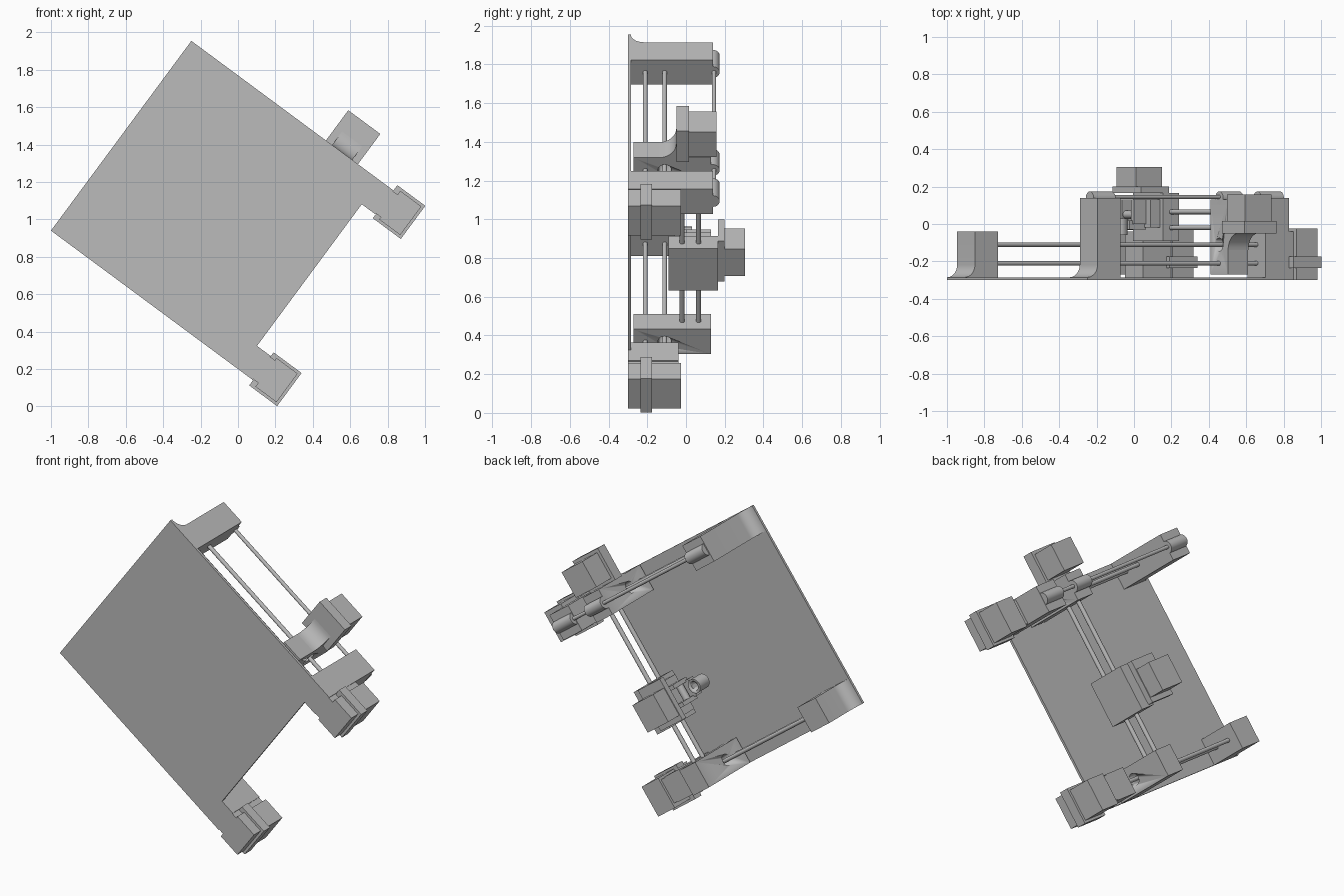
import bpy, bmesh, math
from mathutils import Matrix, Vector

if "Cube" in bpy.data.objects:
    bpy.data.objects.remove(bpy.data.objects["Cube"])

grey = bpy.data.materials.new("plain grey")
grey.use_nodes = True
COLOR = (0.5, 0.5, 0.5, 1)
grey.diffuse_color = COLOR
grey.node_tree.nodes["Principled BSDF"].inputs["Base Color"].default_value = COLOR

# Parts are laid out in a square frame (u = along arms, y = depth, v = across),
# then the whole machine is tipped about the y axis.
TILT = Matrix.Translation((-1, 0, 0.94)) @ Matrix.Rotation(math.radians(36.5), 4, "Y")
WIDTH = 1.262
ARM = 0.16


def finish(name, bm):
    bmesh.ops.recalc_face_normals(bm, faces=bm.faces[:])
    mesh = bpy.data.meshes.new(name)
    bm.to_mesh(mesh)
    bm.free()
    mesh.transform(TILT)
    mesh.materials.append(grey)
    obj = bpy.data.objects.new(name, mesh)
    bpy.context.collection.objects.link(obj)
    bpy.ops.object.select_all(action="DESELECT")
    obj.select_set(True)
    bpy.context.view_layer.objects.active = obj
    bpy.ops.object.shade_smooth_by_angle(angle=math.radians(30))
    return obj


def box(name, u, y, v):
    bm = bmesh.new()
    bmesh.ops.create_cube(bm, size=1)
    for vert in bm.verts:
        vert.co = [r[0] if c < 0 else r[1] for c, r in zip(vert.co, (u, y, v))]
    return finish(name, bm)


def prism(name, points, sweep):
    bm = bmesh.new()
    face = bm.faces.new([bm.verts.new(p) for p in points])
    ext = bmesh.ops.extrude_face_region(bm, geom=[face])["geom"]
    verts = [g for g in ext if isinstance(g, bmesh.types.BMVert)]
    bmesh.ops.translate(bm, verts=verts, vec=sweep)
    return finish(name, bm)


def rod(name, start, end, radius, sides=20):
    start, end = Vector(start), Vector(end)
    axis = end - start
    place = Matrix.Translation((start + end) / 2) @ axis.to_track_quat("Z", "Y").to_matrix().to_4x4()
    bm = bmesh.new()
    bmesh.ops.create_cone(bm, cap_ends=True, segments=sides, radius1=radius,
                          radius2=radius, depth=axis.length, matrix=place)
    return finish(name, bm)


def bore(target, start, end, radius):
    cutter = rod("bore_cutter", start, end, radius)
    cutter.hide_render = True
    mod = target.modifiers.new("bore", "BOOLEAN")
    mod.operation = "DIFFERENCE"
    mod.solver = "EXACT"
    mod.object = cutter
    bpy.context.view_layer.objects.active = target
    bpy.ops.object.modifier_apply(modifier=mod.name)
    bpy.data.objects.remove(cutter)


def arc(centre, radius, first, last, steps=10):
    angles = [math.radians(first + (last - first) * i / steps) for i in range(steps + 1)]
    return [(centre[0] + radius * math.cos(a), centre[1] + radius * math.sin(a)) for a in angles]


# Base plate
box("base_plate", (0, 1.252), (-0.3, -0.285), (0, WIDTH))

# The two side arms: flared end block, front block, guide rods, carriage and motor
for side, top in (("lower", -0.04), ("upper", 0.14)):
    def across(a, b):
        return (a, b) if side == "lower" else (WIDTH - b, WIDTH - a)

    band = across(0, ARM)
    mid = sum(band) / 2
    outline = arc((0, -0.217), 0.068, -90, 0) + [(0.068, top), (0.22, top), (0.22, -0.285)]
    prism(side + "_end_block", [(u, y, band[0]) for u, y in outline], (0, 0, ARM))
    box(side + "_front_block", (1.185, 1.342), (-0.3, top), band)

    carriage = box(side + "_carriage", (0.936, 1.07), (-0.27, 0.13), band)
    bore(carriage, (0.9, -0.11, mid), (1.1, -0.11, mid), 0.035)
    for label, y in (("front", -0.21), ("back", -0.11)):
        rod(f"{side}_{label}_guide_rod", (0.2, y, mid), (1.2, y, mid), 0.012)

    box(side + "_motor_neck", (1.335, 1.38), (-0.3, -0.04), across(0.005, 0.155))
    box(side + "_motor", (1.375, 1.515), (-0.3, -0.025), across(-0.02, 0.17))
    box(side + "_motor_clamp", (1.344, 1.53), (-0.235, -0.175), across(-0.035, 0.185))

# Drive shaft on the tall arm, held by round clips
shaft_v = WIDTH - ARM / 2
rod("drive_shaft", (0.08, 0.145, shaft_v), (1.33, 0.145, shaft_v), 0.011)
for name, u0, u1 in (("end", 0.075, 0.22), ("carriage", 0.936, 1.07), ("front", 1.19, 1.34)):
    rod(name + "_shaft_clip", (u0, 0.138, shaft_v), (u1, 0.138, shaft_v), 0.036, 28)

# Side motor standing off the upper carriage on a curved bracket
curve = arc((WIDTH + 0.09, -0.14), 0.09, 180, 90)
bracket = curve + [(WIDTH + 0.09, 0.01), (WIDTH - 0.01, 0.01), (WIDTH - 0.01, -0.14)]
prism("curved_bracket", [(0.936, y, v) for v, y in bracket], (0.134, 0, 0))
box("side_motor_flange", (0.895, 1.108), (-0.05, 0.015), (1.261, 1.463))
box("side_motor", (0.915, 1.09), (0.01, 0.158), (1.28, 1.443))

# Cross rods joining the carriages
for label, y in (("front", -0.02), ("back", 0.065)):
    rod(label + "_cross_rod", (1.0, y, ARM - 0.02), (1.0, y, WIDTH - ARM + 0.02), 0.013)

# Sliding head with its motor
box("head_body", (0.945, 1.05), (-0.09, 0.165), (0.395, 0.665))
box("head_plate", (0.8, 0.985), (0.165, 0.2), (0.405, 0.665))
box("head_motor", (0.805, 0.98), (0.195, 0.305), (0.435, 0.61))
box("head_step", (0.88, 0.95), (-0.02, 0.13), (0.42, 0.64))

# Tool holder: two cheeks, a cross bar and a ring
for label, v in (("lower", 0.465), ("upper", 0.575)):
    box(label + "_tool_cheek", (0.8, 0.9), (0.0, 0.13), (v, v + 0.025))
box("tool_bar", (0.78, 0.89), (-0.03, 0.02), (0.48, 0.585))
ring = rod("tool_ring", (0.755, -0.06, 0.533), (0.755, 0.03, 0.533), 0.042, 28)
bore(ring, (0.755, -0.1, 0.533), (0.755, 0.1, 0.533), 0.027)
rod("tool_roller", (0.83, 0.05, 0.47), (0.83, 0.05, 0.59), 0.022)
